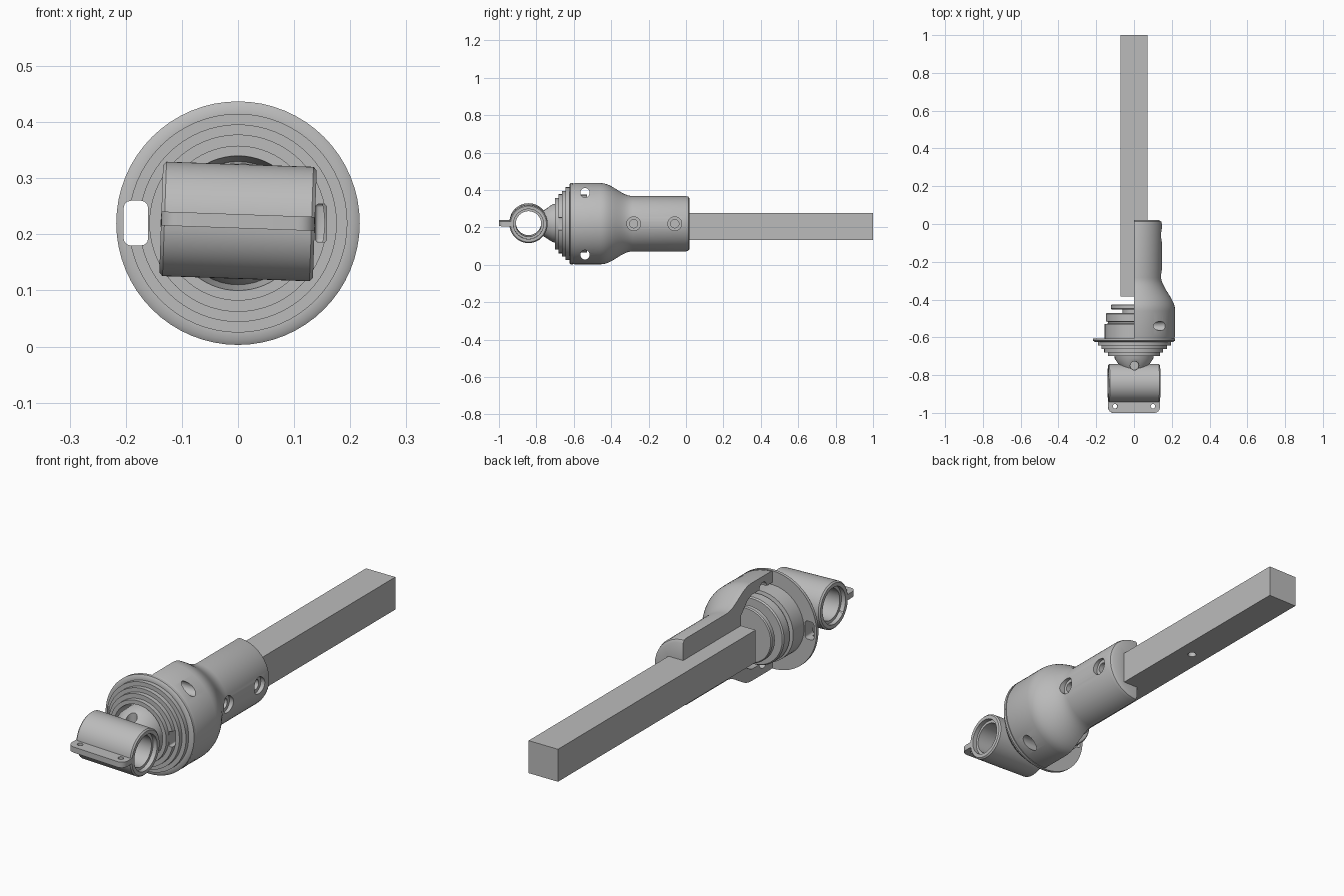
import bpy, bmesh, math
from mathutils import Vector, Matrix

if "Cube" in bpy.data.objects:
    bpy.data.objects.remove(bpy.data.objects["Cube"])

CZ = 0.22      # height of the main axis
BAR_Z = 0.205  # height of the bar axis
grey = bpy.data.materials.new("plain_grey")
grey.use_nodes = True
grey.diffuse_color = (0.5, 0.5, 0.5, 1)
grey.node_tree.nodes["Principled BSDF"].inputs["Base Color"].default_value = (0.5, 0.5, 0.5, 1)


def finish(name, bm):
    bmesh.ops.remove_doubles(bm, verts=bm.verts, dist=1e-5)
    bmesh.ops.recalc_face_normals(bm, faces=bm.faces)
    mesh = bpy.data.meshes.new(name)
    bm.to_mesh(mesh)
    bm.free()
    mesh.materials.append(grey)
    ob = bpy.data.objects.new(name, mesh)
    bpy.context.collection.objects.link(ob)
    return ob


def lathe(name, profile, center=(0, 0, CZ), axis="Y", closed=False, steps=64):
    """Spin (radius, distance along axis) points around an axis."""
    bm = bmesh.new()
    vs = [bm.verts.new((r, d, 0)) for r, d in profile]
    pairs = list(zip(vs, vs[1:] + vs[:1]))
    es = [bm.edges.new(p) for p in (pairs if closed else pairs[:-1])]
    bmesh.ops.spin(bm, geom=vs + es, axis=(0, 1, 0), cent=(0, 0, 0),
                   angle=math.tau, steps=steps, use_merge=True)
    turn = {"Y": Matrix(), "X": Matrix.Rotation(-math.pi / 2, 4, "Z"),
            "Z": Matrix.Rotation(math.pi / 2, 4, "X")}[axis]
    bmesh.ops.transform(bm, verts=bm.verts, matrix=Matrix.Translation(center) @ turn)
    return finish(name, bm)


def rod(name, r, length, center, axis, steps=24):
    h = length / 2
    return lathe(name, [(0, -h), (r, -h), (r, h), (0, h)], center, axis, steps=steps)


def box(name, lo, hi):
    bm = bmesh.new()
    bmesh.ops.create_cube(bm, size=1)
    lo, hi = Vector(lo), Vector(hi)
    for v in bm.verts:
        v.co = (lo + hi) / 2 + v.co * (hi - lo)
    return finish(name, bm)


def use(ob, kind, **settings):
    mod = ob.modifiers.new(kind, kind)
    for key, value in settings.items():
        setattr(mod, key, value)
    bpy.ops.object.select_all(action="DESELECT")
    bpy.context.view_layer.objects.active = ob
    ob.select_set(True)
    bpy.ops.object.modifier_apply(modifier=mod.name)


def combine(ob, others, operation="DIFFERENCE"):
    for other in others:
        use(ob, "BOOLEAN", object=other, operation=operation, solver="EXACT")
        bpy.data.objects.remove(other)


def smooth(ob, angle=35):
    bpy.ops.object.select_all(action="DESELECT")
    bpy.context.view_layer.objects.active = ob
    ob.select_set(True)
    bpy.ops.object.shade_smooth_by_angle(angle=math.radians(angle))


# Square bar with a blind hole underneath
B = 0.072
bar = box("square_bar", (-B, -0.385, BAR_Z - B), (B, 1, BAR_Z + B))
combine(bar, [rod("cutter", 0.018, 0.08, (0, 0.39, BAR_Z - B), "Z")])
smooth(bar)

# Half housing: bell, shoulder and neck
outer = [(0, -0.605), (0.214, -0.605), (0.217, -0.595), (0.217, -0.46)]
for i in range(13):
    t = i / 12
    outer.append((0.148 + 0.069 * (1 + math.cos(math.pi * t)) / 2, -0.455 + 0.17 * t))
outer += [(0.148, 0.0), (0.144, 0.013), (0.133, 0.02), (0, 0.02)]
housing = lathe("half_housing", outer)
cavity = lathe("cutter", [(0, -0.7), (0.165, -0.7), (0.165, -0.46), (0.15, -0.43),
                          (0.1, -0.385), (0, -0.385)])
cuts = [cavity,
        box("cutter", (-0.5, -1, -0.2), (0, 0.5, 0.7)),
        box("cutter", (-B, -0.43, BAR_Z - B), (B, 0.1, BAR_Z + B))]
for side in (-1, 1):   # bell screw holes
    cuts.append(rod("cutter", 0.025, 0.5, (0.2, -0.54, CZ + side * 0.166), "X"))
for y in (-0.28, -0.06):   # countersunk neck screw holes
    cuts.append(lathe("cutter", [(0, -0.1), (0.022, -0.1), (0.022, 0), (0.037, 0),
                                 (0.037, 0.1), (0, 0.1)], (0.128, y, CZ), "X", steps=24))
combine(housing, cuts)
smooth(housing)

# Stepped front cap with round flange and rear collar
cap_profile = [(0.06, -0.47), (0.143, -0.47), (0.148, -0.476), (0.148, -0.515),
               (0.138, -0.518), (0.138, -0.527), (0.155, -0.53), (0.155, -0.605),
               (0.217, -0.605), (0.217, -0.618), (0.208, -0.624)]
y = -0.624
for r in (0.195, 0.176, 0.158, 0.138):
    cap_profile += [(r, y), (r, y - 0.019)]
    y -= 0.019
cap_profile += [(0.12, y), (0.105, -0.6), (0.06, -0.56)]
cap = lathe("stepped_cap", cap_profile, closed=True)
slots = []
for x, half_w, half_h in ((-0.182, 0.022, 0.04), (0.148, 0.01, 0.034)):
    slot = box("cutter", (x - half_w, -0.75, CZ - half_h), (x + half_w, -0.59, CZ + half_h))
    use(slot, "BEVEL", width=half_w * 0.6, segments=3)
    slots.append(slot)
combine(cap, slots)
smooth(cap)

# Ball, retaining rod and nut along the main axis
ball = lathe("joint_ball", [(0.112 * math.sin(a * math.pi / 16),
                             -0.61 - 0.112 * math.cos(a * math.pi / 16))
                            for a in range(17)], steps=48)
smooth(ball)
smooth(rod("retaining_rod", 0.06, 0.16, (0, -0.505, CZ), "Y", 32))
smooth(lathe("retaining_nut", [(0, -0.452), (0.118, -0.452), (0.122, -0.448),
                               (0.122, -0.43), (0.118, -0.425), (0, -0.425)]))

# Cross tube with flared stem, clamping tab and holes
yc, half = -0.842, 0.137
eye = lathe("cross_tube", [(0, -half), (0.096, -half), (0.102, -half + 0.006),
                           (0.102, half - 0.006), (0.096, half), (0, half)],
            (0, yc, CZ), "X")
stem = lathe("stem", [(0, -0.84), (0.06, -0.84), (0.062, -0.775), (0.102, -0.712),
                      (0.104, -0.66), (0, -0.66)])
tab = box("tab", (-half, -1, CZ - 0.012), (half, -0.9, CZ + 0.013))
corners = [e for e in tab.data.edges
           if all(tab.data.vertices[v].co.y < -0.95 for v in e.vertices)
           and abs(tab.data.vertices[e.vertices[0]].co.z
                   - tab.data.vertices[e.vertices[1]].co.z) > 0.01]
weight = tab.data.attributes.new("bevel_weight_edge", "FLOAT", "EDGE")
for e in corners:
    weight.data[e.index].value = 1
use(tab, "BEVEL", width=0.03, segments=6, limit_method="WEIGHT")
combine(eye, [stem, tab], "UNION")
bore = [(0, -0.2), (0.08, -0.2), (0.08, -half + 0.02), (0.068, -half + 0.02),
        (0.068, half - 0.02), (0.08, half - 0.02), (0.08, 0.2), (0, 0.2)]
combine(eye, [lathe("cutter", bore, (0, yc, CZ), "X"),
              rod("cutter", 0.023, 0.1, (0, -0.75, CZ + 0.1), "Z")]
        + [rod("cutter", 0.012, 0.1, (s * 0.1, -0.965, CZ), "Z", 16) for s in (-1, 1)])
tilt = (Matrix.Translation((0, 0, CZ + 0.003)) @ Matrix.Rotation(math.radians(2), 4, "Y")
        @ Matrix.Translation((0, 0, -CZ)))
eye.data.transform(tilt)
smooth(eye)
